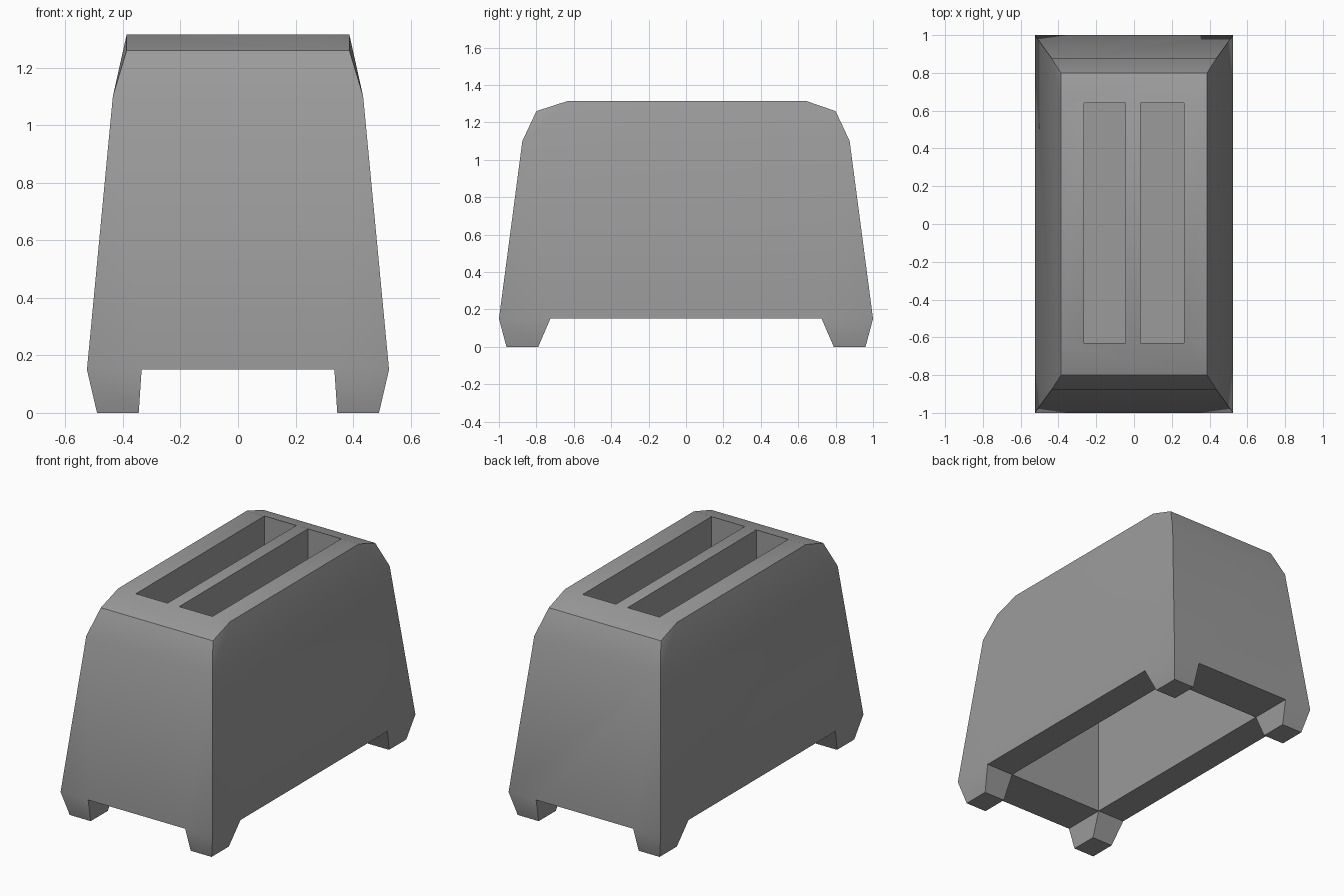
import bpy, bmesh, math

cube = bpy.data.objects.get("Cube")
if cube:
    bpy.data.objects.remove(cube, do_unlink=True)

grey = bpy.data.materials.new("plain grey")
grey.use_nodes = True
colour = (0.33, 0.33, 0.33, 1)
grey.diffuse_color = colour
grey.node_tree.nodes["Principled BSDF"].inputs["Base Color"].default_value = colour

bm = bmesh.new()


def face(*points):
    bm.faces.new([bm.verts.new(p) for p in points])


def loft(lower, upper):
    """Join two equal closed loops with quads."""
    n = len(lower)
    for i in range(n):
        j = (i + 1) % n
        face(lower[i], lower[j], upper[j], upper[i])


def rect(x0, x1, y0, y1, z):
    return [(x0, y0, z), (x1, y0, z), (x1, y1, z), (x0, y1, z)]


# Key levels and widths
RIM, SHOULDER, BEND, TOP = 0.15, 1.1, 1.26, 1.315
CEILING, SLOT_FLOOR = 0.78, 0.8
xs = [-0.525, -0.335, 0.335, 0.525]
ys = [-1, -0.725, 0.725, 1]
foot_x = [-0.49, -0.345, 0.345, 0.49]
foot_y = [-0.96, -0.79, 0.79, 0.96]
sx, sy, tx, ty = 0.435, 0.875, 0.387, 0.8
flat = [-0.63, 0.64]

# Underside: rim, four tapered feet, open cavity
for i in range(3):
    for j in range(3):
        cell = rect(xs[i], xs[i + 1], ys[j], ys[j + 1], RIM)
        if i != 1 and j != 1:
            foot = rect(foot_x[i], foot_x[i + 1], foot_y[j], foot_y[j + 1], 0)
            loft(cell, foot)
            face(*foot)
        elif i == 1 and j == 1:
            roof = rect(-0.28, 0.28, -0.66, 0.66, CEILING)
            loft(cell, roof)
            face(*roof)
        else:
            face(*cell)

# Tapered walls and shoulders
for s in (-1, 1):
    face(*[(s * xs[3], y, RIM) for y in ys], (s * sx, sy, SHOULDER), (s * sx, -sy, SHOULDER))
    face((s * sx, -sy, SHOULDER), (s * sx, sy, SHOULDER),
         (s * tx, flat[1], TOP), (s * tx, flat[0], TOP))
    for e, y in zip((-1, 1), flat):
        face((s * sx, e * sy, SHOULDER), (s * tx, e * ty, BEND), (s * tx, y, TOP))
    face(*[(x, s * ys[3], RIM) for x in xs], (sx, s * sy, SHOULDER), (-sx, s * sy, SHOULDER))
    face((-sx, s * sy, SHOULDER), (sx, s * sy, SHOULDER), (tx, s * ty, BEND), (-tx, s * ty, BEND))

# Top with two bread slots and sloping ends
top_x = [-tx, -0.265, -0.045, 0.035, 0.265, tx]
for i in range(5):
    a, b = top_x[i], top_x[i + 1]
    cell = rect(a, b, *flat, TOP)
    if i in (1, 3):
        floor = rect(a, b, *flat, SLOT_FLOOR)
        loft(cell, floor)
        face(*floor)
    else:
        face(*cell)
for e, y in zip((-1, 1), flat):
    face((-tx, e * ty, BEND), (tx, e * ty, BEND), *[(x, y, TOP) for x in reversed(top_x)])

bmesh.ops.remove_doubles(bm, verts=bm.verts, dist=0.0005)
bmesh.ops.recalc_face_normals(bm, faces=bm.faces)
mesh = bpy.data.meshes.new("toaster_body")
bm.to_mesh(mesh)
bm.free()
mesh.materials.append(grey)
body = bpy.data.objects.new("toaster_body", mesh)
bpy.context.scene.collection.objects.link(body)

# Smooth the gentle bends, keep the corners crisp
bpy.ops.object.select_all(action="DESELECT")
body.select_set(True)
bpy.context.view_layer.objects.active = body
bpy.ops.object.shade_smooth_by_angle(angle=math.radians(30))
